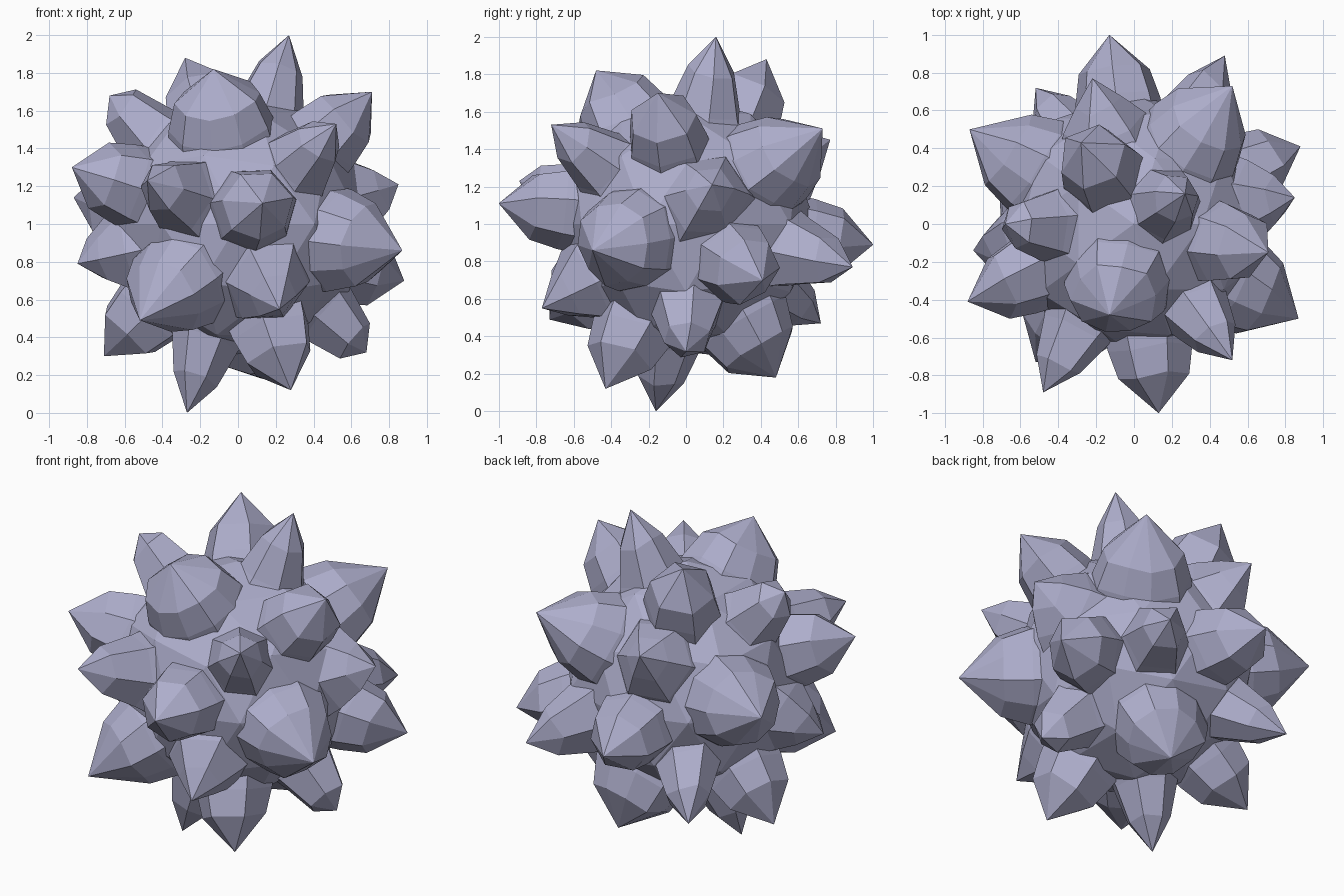
import bpy, bmesh, math, random
from mathutils import Vector

if "Cube" in bpy.data.objects:
    bpy.data.objects.remove(bpy.data.objects["Cube"])

random.seed(4)
CENTRE = Vector((0, 0, 1))

stone = bpy.data.materials.new("stone")
stone.diffuse_color = (0.42, 0.42, 0.6, 1)
stone.use_nodes = True
stone.node_tree.nodes["Principled BSDF"].inputs["Base Color"].default_value = stone.diffuse_color


def finish(name, bm):
    bmesh.ops.recalc_face_normals(bm, faces=bm.faces)
    me = bpy.data.meshes.new(name)
    bm.to_mesh(me)
    bm.free()
    me.materials.append(stone)
    ob = bpy.data.objects.new(name, me)
    ob.location = CENTRE
    bpy.context.collection.objects.link(ob)


def crystal_points(tip, sides, rings):
    """Rings of (distance from centre, radius) around the axis, then the tip."""
    q = tip.normalized().to_track_quat('Z', 'Y')
    turn = random.uniform(0, math.pi)
    wobble = [random.uniform(0.93, 1.07) for _ in range(sides)]
    lift = [random.uniform(-0.025, 0.02) for _ in range(sides)]
    pts = []
    for h, r in rings:
        for i in range(sides):
            a = turn + math.tau * i / sides
            pts.append(q @ Vector((r * wobble[i] * math.cos(a),
                                   r * wobble[i] * math.sin(a), h + lift[i])))
    pts.append(tip)
    return pts


def crystal(name, pts, sides, sign):
    bm = bmesh.new()
    v = [bm.verts.new(p * sign) for p in pts]
    n_rings = (len(pts) - 1) // sides
    bm.faces.new(v[:sides])
    for k in range(n_rings):
        for i in range(sides):
            j = (i + 1) % sides
            a, b = v[k * sides + i], v[k * sides + j]
            if k < n_rings - 1:
                bm.faces.new((a, b, v[(k + 1) * sides + j], v[(k + 1) * sides + i]))
            else:
                bm.faces.new((a, b, v[-1]))
    finish(name, bm)


# Faceted core
bm = bmesh.new()
bmesh.ops.create_icosphere(bm, subdivisions=2, radius=0.69)
finish("core", bm)

# Crystal shapes: (distance, radius) rings from flared base to shoulder
BIG = [(0.45, 0.29), (0.63, 0.27), (0.79, 0.22)]
MEDIUM = [(0.45, 0.25), (0.67, 0.22), (0.82, 0.185)]
SLIM = [(0.45, 0.28), (0.66, 0.195), (0.87, 0.13)]
SMALL = [(0.45, 0.33), (0.65, 0.23), (0.78, 0.13)]

# Tip relative to the centre, sides, shape; each has an opposite twin
CRYSTALS = [
    ((0.27, 0.16, 1.00), 7, SLIM),
    ((-0.28, 0.43, 0.88), 6, MEDIUM),
    ((-0.13, -0.48, 0.82), 10, BIG),
    ((0.71, -0.15, 0.70), 7, MEDIUM),
    ((-0.68, 0.00, 0.68), 6, SLIM),
    ((0.52, 0.73, 0.51), 10, BIG),
    ((0.52, -0.72, 0.53), 7, SLIM),
    ((-0.22, 0.77, 0.45), 6, SMALL),
    ((-0.88, -0.41, 0.30), 7, MEDIUM),
    ((0.13, -1.00, 0.11), 7, MEDIUM),
    ((-0.48, -0.89, 0.23), 6, SLIM),
    ((0.85, 0.14, 0.21), 6, SMALL),
    ((0.87, -0.50, -0.14), 10, BIG),
]
for n, (tip, sides, rings) in enumerate(CRYSTALS, 1):
    pts = crystal_points(Vector(tip), sides, rings)
    crystal(f"crystal_{n}", pts, sides, 1)
    crystal(f"crystal_{n}_opposite", pts, sides, -1)
